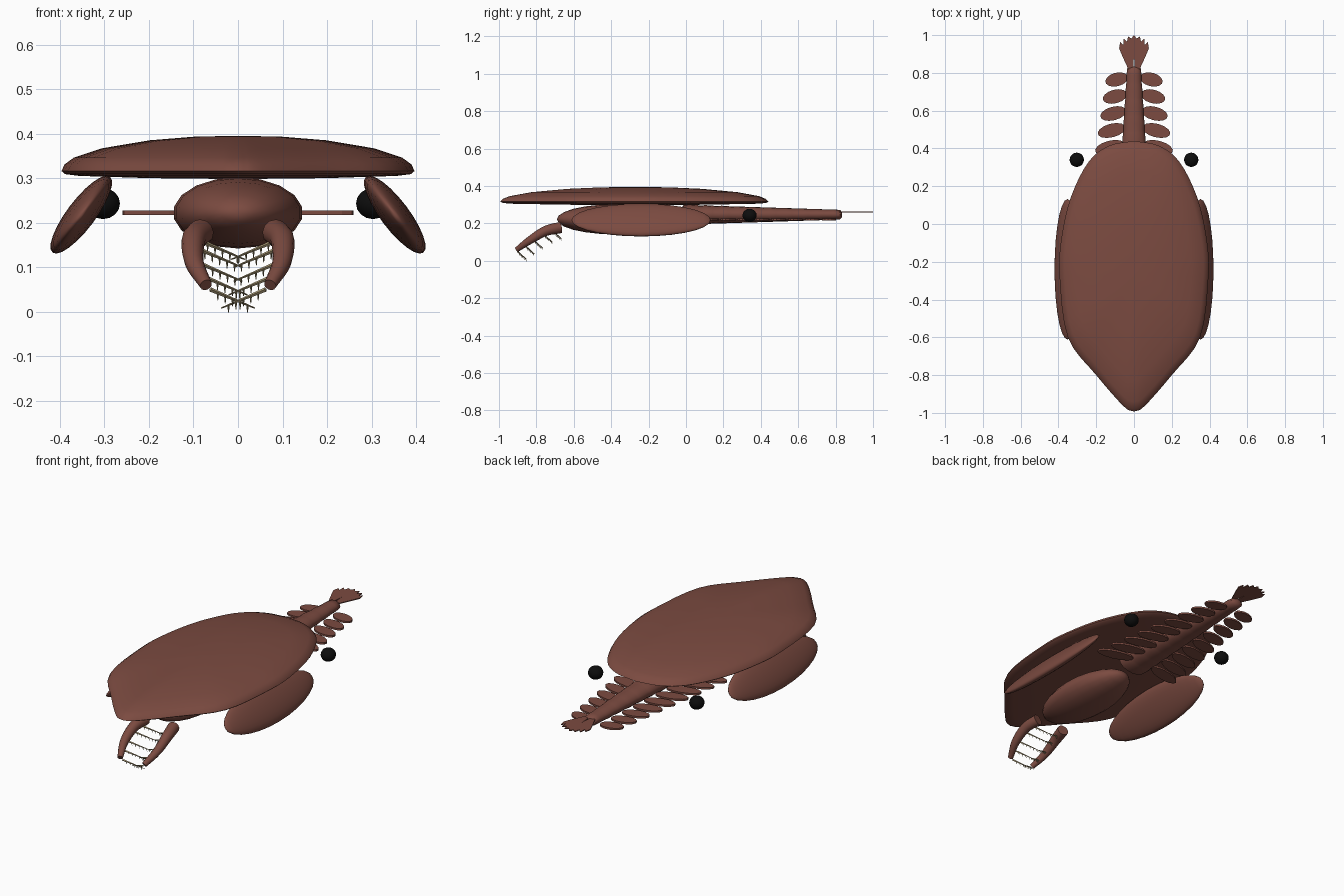
import bpy, bmesh, math
from mathutils import Vector, Matrix

cube = bpy.data.objects.get("Cube")
if cube:
    bpy.data.objects.remove(cube)


def material(name, rgb):
    m = bpy.data.materials.new(name)
    m.use_nodes = True
    m.diffuse_color = (*rgb, 1)
    bsdf = m.node_tree.nodes["Principled BSDF"]
    bsdf.inputs["Base Color"].default_value = (*rgb, 1)
    bsdf.inputs["Roughness"].default_value = 0.7
    return m


SHELL = material("red_brown_shell", (0.2, 0.07, 0.052))
EYE = material("black_eye", (0.004, 0.004, 0.004))
SPINE = material("bone_spine", (0.45, 0.36, 0.2))


def finish(name, bm, mat, smooth=True):
    bmesh.ops.recalc_face_normals(bm, faces=bm.faces)
    me = bpy.data.meshes.new(name)
    bm.to_mesh(me)
    bm.free()
    me.materials.append(mat)
    for p in me.polygons:
        p.use_smooth = smooth
    ob = bpy.data.objects.new(name, me)
    bpy.context.collection.objects.link(ob)
    return ob


def loft(bm, rings):
    """Skin closed rings of equal length and cap both ends."""
    loops = [[bm.verts.new(p) for p in r] for r in rings]
    for a, b in zip(loops, loops[1:]):
        n = len(a)
        for i in range(n):
            bm.faces.new((a[i], a[(i + 1) % n], b[(i + 1) % n], b[i]))
    bm.faces.new(loops[0])
    bm.faces.new(loops[-1])


def ellipsoid(name, loc, size, mat, roll=0, seg=24, rings=14):
    """Ellipsoid with poles along y, rolled about y."""
    bm = bmesh.new()
    m = (Matrix.Translation(loc) @ Matrix.Rotation(roll, 4, 'Y')
         @ Matrix.Diagonal((*size, 1)) @ Matrix.Rotation(math.pi / 2, 4, 'X'))
    bmesh.ops.create_uvsphere(bm, u_segments=seg, v_segments=rings, radius=1, matrix=m)
    return finish(name, bm, mat)


def spline(pts, steps):
    """Catmull-Rom curve through the points."""
    p = [Vector(q) for q in pts]
    p = [2 * p[0] - p[1]] + p + [2 * p[-1] - p[-2]]
    out = []
    for i in range(1, len(p) - 2):
        a, b, c, d = p[i - 1:i + 3]
        for k in range(steps):
            t = k / steps
            out.append(0.5 * (2 * b + (c - a) * t + (2 * a - 5 * b + 4 * c - d) * t * t
                              + (3 * b - a - 3 * c + d) * t ** 3))
    return out + [p[-2]]


def spike(bm, start, end, radius):
    """Thin four-sided spike."""
    axis = end - start
    m = (Matrix.Translation((start + end) / 2)
         @ axis.to_track_quat('Z', 'Y').to_matrix().to_4x4())
    bmesh.ops.create_cone(bm, cap_ends=True, segments=4, radius1=radius,
                          radius2=radius * 0.3, depth=axis.length, matrix=m)


# Broad domed head shield
half = spline([(0, 0.44, 0), (0.13, 0.415, 0), (0.24, 0.33, 0), (0.335, 0.14, 0),
               (0.385, -0.08, 0), (0.394, -0.28, 0), (0.35, -0.6, 0), (0.2, -0.8, 0),
               (0.055, -0.965, 0), (0, -0.993, 0)], 4)
outline = half + [Vector((-p.x, p.y, 0)) for p in half[-2:0:-1]]
profile = [(0.02, 0.298), (0.5, 0.3), (0.9, 0.305), (0.98, 0.309), (1, 0.316), (0.982, 0.331),
           (0.93, 0.346), (0.77, 0.367), (0.5, 0.385), (0.25, 0.393), (0.02, 0.395)]
mid = Vector((0, -0.27, 0))
bm = bmesh.new()
loft(bm, [[mid + (p - mid) * s + Vector((0, 0, z)) for p in outline] for s, z in profile])
finish("head_shield", bm, SHELL)

# Head under the shield
ellipsoid("head", (0, -0.385, 0.222), (0.146, 0.305, 0.08), SHELL, seg=18, rings=12)

# Segmented tapering tail trunk
bm = bmesh.new()
rings = [[(0.012 * math.cos(k * math.tau / 16), -0.04, 0.247 + 0.01 * math.sin(k * math.tau / 16))
          for k in range(16)]]
segments = 10
for i in range(segments):
    for f, bulge in ((0.08, 0.95), (0.5, 1.0), (0.92, 0.97)):
        t = (i + f) / segments
        w, h = (0.092 - 0.055 * t) * bulge, (0.055 - 0.029 * t) * bulge
        rings.append([(w * math.cos(k * math.tau / 16), -0.02 + 0.85 * t,
                       0.247 + h * math.sin(k * math.tau / 16)) for k in range(16)])
rings.append([(x * 0.5, 0.835, 0.247 + (z - 0.247) * 0.5) for x, y, z in rings[-1]])
loft(bm, rings)
finish("tail_trunk", bm, SHELL)

# Tail fan with scalloped blades
blade = [(0.006, 0.8), (0.03, 0.82), (0.06, 0.885), (0.079, 0.93), (0.073, 0.963),
         (0.057, 0.948), (0.056, 0.982), (0.037, 0.966), (0.031, 0.993), (0.014, 0.982),
         (0, 1.0), (0, 0.89)]
for side, label in ((1, "left"), (-1, "right")):
    bm = bmesh.new()
    loft(bm, [[(side * x, y, z) for x, y in blade] for z in (0.259, 0.264)])
    finish(label + "_tail_fan", bm, SHELL, False)

for side, label in ((1, "left"), (-1, "right")):
    # Side plate hanging below the shield
    ellipsoid(label + "_side_plate", (side * 0.352, -0.24, 0.218), (0.032, 0.372, 0.107),
              SHELL, roll=side * -math.radians(37))
    # Free eye
    ellipsoid(label + "_eye", (side * 0.303, 0.34, 0.243), (0.038, 0.038, 0.035), EYE,
              seg=16, rings=10)

    # Row of flat swimming paddles, longer toward the head
    for i in range(9):
        tip, y = 0.153 + 0.0138 * i, 0.765 - 0.09 * i
        inner = 0.03 + 0.004 * i
        length = (tip - inner) / 2
        m = (Matrix.Translation((side * (tip + inner) / 2, y, 0.222))
             @ Matrix.Rotation(side * -0.25, 4, 'Z')
             @ Matrix.Diagonal((length, 0.036, 1, 1)))
        bm = bmesh.new()
        bmesh.ops.create_cone(bm, cap_ends=True, segments=14, radius1=1, radius2=1,
                              depth=0.01, matrix=m)
        finish(f"{label}_paddle_{i + 1}", bm, SHELL, False)

    # Curved grasping claw
    path = spline([(side * 0.084, -0.67, 0.178), (side * 0.1, -0.75, 0.16),
                   (side * 0.098, -0.835, 0.11), (side * 0.072, -0.905, 0.06)], 5)
    bm = bmesh.new()
    rings = []
    for i, p in enumerate(path):
        t = i / (len(path) - 1)
        d = path[min(i + 1, len(path) - 1)] - path[max(i - 1, 0)]
        turn = d.to_track_quat('Z', 'Y')
        r = 0.03 - 0.016 * t ** 1.5
        rings.append([p + turn @ Vector((r * math.cos(a), r * math.sin(a), 0))
                      for a in (k * math.tau / 12 for k in range(12))])
    loft(bm, rings)
    finish(label + "_claw", bm, SHELL)

    # Comb of long inward spines, each with small barbs
    bm = bmesh.new()
    for i in range(5):
        root = path[3 + 3 * i] if i < 4 else path[-1]
        root = root + Vector((-side * 0.01, 0.004, -0.01))
        reach = Vector((-side * 0.1, 0.05, -0.042))
        spike(bm, root, root + reach, 0.005)
        for k in range(1, 6):
            base = root + reach * (k / 6)
            spike(bm, base, base + Vector((0, 0.006, -0.017)), 0.0028)
    finish(label + "_claw_spines", bm, SPINE, False)

# Keep crisp edges on the smooth parts
bpy.ops.object.select_all(action='DESELECT')
for ob in bpy.context.scene.objects:
    if ob.type == 'MESH' and ob.data.polygons[0].use_smooth:
        ob.select_set(True)
        bpy.context.view_layer.objects.active = ob
bpy.ops.object.shade_smooth_by_angle(angle=math.radians(50))
